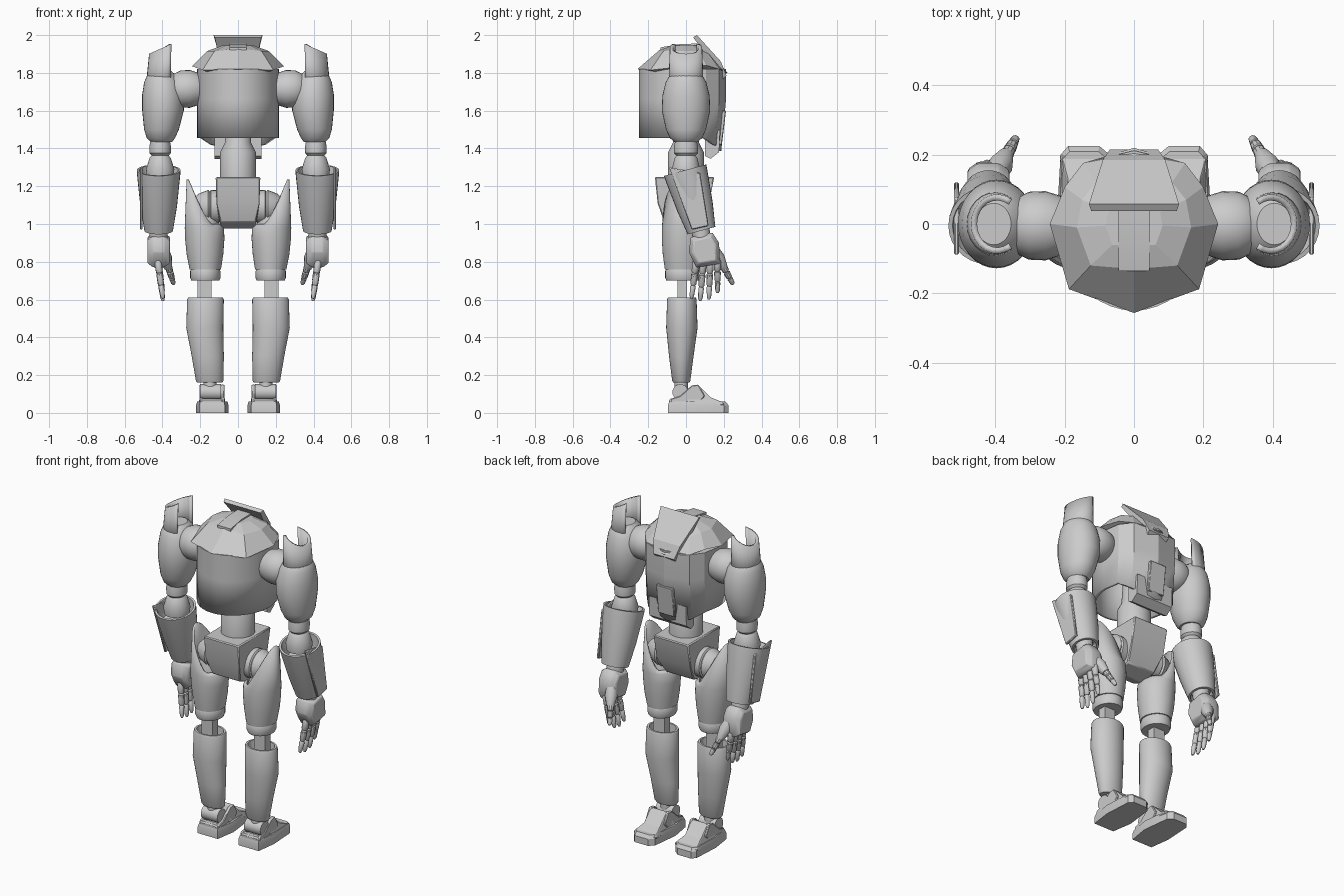
import bpy, bmesh
from math import sin, cos, pi, radians
from mathutils import Vector

cube = bpy.data.objects.get("Cube")
if cube:
    bpy.data.objects.remove(cube)

grey = bpy.data.materials.new("plain_grey")
grey.use_nodes = True
grey.diffuse_color = (0.6, 0.6, 0.6, 1)
grey.node_tree.nodes["Principled BSDF"].inputs["Base Color"].default_value = (0.6, 0.6, 0.6, 1)


def finish(name, bm, mirror=False, wall=0, bevel=0, angle=35):
    bmesh.ops.recalc_face_normals(bm, faces=bm.faces)
    mesh = bpy.data.meshes.new(name)
    for f in bm.faces:
        f.smooth = True
    bm.to_mesh(mesh)
    bm.free()
    mesh.materials.append(grey)
    mesh.set_sharp_from_angle(angle=radians(angle))
    ob = bpy.data.objects.new(name, mesh)
    bpy.context.collection.objects.link(ob)
    if wall:
        ob.modifiers.new("wall", 'SOLIDIFY').thickness = wall
    if bevel:
        ob.modifiers.new("edge", 'BEVEL').width = bevel
    if mirror:
        ob.modifiers.new("other_side", 'MIRROR')
    return ob


def loft(name, rings, caps=(True, True), **kw):
    """Skin a list of equal-length point rings."""
    bm = bmesh.new()
    vs = [[bm.verts.new(p) for p in r] for r in rings]
    n = len(vs[0])
    for a, b in zip(vs, vs[1:]):
        for i in range(n):
            j = (i + 1) % n
            bm.faces.new((a[i], a[j], b[j], b[i]))
    if caps[0]:
        bm.faces.new(vs[0][::-1])
    if caps[1]:
        bm.faces.new(vs[-1])
    return finish(name, bm, **kw)


def ellipse(cx, cy, z, rx, ry, n=32):
    return [(cx + rx * cos(2 * pi * i / n), cy + ry * sin(2 * pi * i / n), z) for i in range(n)]


def turned(name, rows, **kw):
    """Rows of (cx, cy, z, rx, ry) become an elliptical tube."""
    return loft(name, [ellipse(*r) for r in rows], **kw)


def limb(name, start, end, profile, n=20, **kw):
    """Profile of (position along axis, radius) turned around a slanted axis."""
    a, b = Vector(start), Vector(end)
    q = (b - a).to_track_quat('Z', 'Y')
    rings = [[a.lerp(b, t) + q @ Vector((r * cos(2 * pi * i / n), r * sin(2 * pi * i / n), 0))
              for i in range(n)] for t, r in profile]
    return loft(name, rings, **kw)


def ball(name, c, r, scale=(1, 1, 1), **kw):
    bm = bmesh.new()
    bmesh.ops.create_uvsphere(bm, u_segments=24, v_segments=14, radius=r)
    bmesh.ops.scale(bm, vec=scale, verts=bm.verts)
    bmesh.ops.translate(bm, vec=c, verts=bm.verts)
    return finish(name, bm, **kw)


def prism(name, profile, x0, x1, **kw):
    """Side profile of (y, z) points extruded across x."""
    return loft(name, [[(x, y, z) for y, z in profile] for x in (x0, x1)], **kw)


def box(name, x0, x1, y0, y1, z0, z1, **kw):
    return prism(name, [(y0, z0), (y1, z0), (y1, z1), (y0, z1)], x0, x1, **kw)


def both(half):
    """Close a half outline whose first and last points lie on the centre plane."""
    return half + [(-p[0], *p[1:]) for p in half[-2:0:-1]]


# Torso drum: round on one side, faceted chest on the other
def torso_ring(z, chest, drop=0):
    half = [(.217 * sin(i * pi / 20), -.25 * cos(i * pi / 20), z) for i in range(11)]
    half += [(.2, .107 * chest, z), (.147, .176 * chest, z - drop / 2), (0, .212 * chest, z - drop)]
    return both(half)


loft("torso_shell", [torso_ring(1.455, .88, .07), torso_ring(1.66, 1), torso_ring(1.82, 1)],
     caps=(False, True), wall=.02, angle=20)
prism("chest_base", [(.1, 1.47), (.1, 1.36), (.13, 1.345), (.175, 1.38), (.18, 1.5)], -.125, .125)
prism("chest_panel", [(.17, 1.42), (.19, 1.42), (.212, 1.6), (.18, 1.6)], -.055, .055, bevel=.004)

# Faceted upper dome
rim = [(0, -.257, 1.82), (.188, -.188, 1.815), (.243, 0, 1.835),
       (.2, .107, 1.84), (.147, .176, 1.82), (0, .22, 1.8)]
crown = [(0, -.13, 1.93), (.125, -.12, 1.915), (.165, -.01, 1.915),
         (.15, .07, 1.915), (.11, .12, 1.9), (0, .14, 1.9)]
under = [(x * .86, y * .86, z - .01) for x, y, z in rim]
top = [(x * .5, y * .5, 1.945) for x, y, z in crown]
loft("upper_dome", [both(r) for r in (under, rim, crown, top)], angle=5)
prism("crown_strip", [(-.135, 1.92), (.06, 1.94), (.06, 1.955), (-.03, 1.953), (-.135, 1.935)], -.045, .045)

# Slanted collar plate
loft("collar_plate", [[(-w, y, z), (w, y, z), (w * .95, y - .02, z - d), (-w * .95, y - .02, z - d)]
     for w, y, z, d in ((.13, .058, 2, .012), (.09, .185, 1.86, .045), (.07, .215, 1.785, .02))], angle=10)

# Waist and pelvis
turned("waist", [(0, 0, 1.22, .095, .095), (0, 0, 1.38, .095, .095), (0, 0, 1.43, .07, .07), (0, 0, 1.6, .06, .06)])
side = [(-.165, 1.25), (-.15, 1.11), (-.115, 1.01), (-.03, .975), (.06, 1.0), (.12, 1.1), (.15, 1.25)]
loft("pelvis", [[(x * (1 if z > 1.03 else .8), y, z) for y, z in side] for x in (-.118, .118)], bevel=.006, angle=25)

# Shoulders and upper arms
limb("shoulder_joint", (.17, -.005, 1.715), (.36, -.005, 1.715),
     [(0, .06), (.2, .085), (.45, .1), (.7, .098), (.9, .08), (1, .06)], n=28, mirror=True)
turned("upper_arm", [(.405, 0, 1.435, .057, .062), (.408, 0, 1.455, .075, .085), (.405, 0, 1.5, .092, .106),
                     (.397, 0, 1.6, .11, .128), (.397, 0, 1.68, .111, .125), (.4, 0, 1.75, .097, .108),
                     (.405, 0, 1.79, .075, .085), (.405, 0, 1.81, .05, .06)], mirror=True)

# Open half-tube shoulder guard with a slanted top
bm = bmesh.new()
low, high = [], []
for i in range(17):
    a = radians(-125 + 250 * i / 16)
    low.append(bm.verts.new((.405 + .068 * cos(a), .076 * sin(a), 1.7)))
    x = .395 + .058 * cos(a)
    high.append(bm.verts.new((x, .068 * sin(a), 1.955 - (x - .36) * .6)))
for i in range(16):
    bm.faces.new((low[i], low[i + 1], high[i + 1], high[i]))
finish("shoulder_guard", bm, wall=.018, mirror=True)

# Elbow, forearm and wrist
turned("elbow", [(.412, 0, 1.25, .07, .07), (.412, 0, 1.29, .075, .075), (.412, 0, 1.35, .056, .06), (.412, 0, 1.362, .045, .05),
                 (.412, 0, 1.375, .056, .063), (.412, 0, 1.41, .057, .064), (.412, 0, 1.45, .05, .055)], mirror=True)
limb("forearm_guard", (.42, -.005, 1.285), (.42, .082, .965),
     [(.25, .08), (.06, .1), (0, .104), (0, .116), (.06, .115), (.6, .097), (1, .076), (1, .064), (.9, .055)],
     n=28, mirror=True)
prism("forearm_plate", [(-.09, 1.3), (.075, 1.27), (.12, .99), (.03, .97)], .505, .52, bevel=.004, mirror=True)
limb("wrist", (.42, .07, 1), (.42, .09, .9), [(0, .048), (1, .048)], mirror=True)

# Hand: palm, four fingers and a thumb
palm = [(.025, .93), (.14, .955), (.175, .9), (.18, .79), (.055, .77), (.015, .85)]
loft("palm", [[(x, .095 + (y - .095) * k, .86 + (z - .86) * k) for y, z in palm]
     for x, k in ((.36, .75), (.39, 1), (.45, 1), (.48, .75))], angle=40, bevel=.005, mirror=True)
joints = [(0, .016), (.05, .02), (.3, .018), (.34, .013), (.37, .018), (.62, .016),
          (.66, .011), (.69, .015), (.93, .012), (1, .006)]
for i in range(4):
    y = .055 + .037 * i
    limb("finger_%d" % (i + 1), (.425, y, .81), (.397, y * 1.25 - .04, (.605, .592, .6, .635)[i]),
         joints, n=10, mirror=True)
limb("thumb_base", (.4, .14, .87), (.37, .2, .77), [(0, .03), (.5, .036), (1, .022)], n=12, mirror=True)
limb("thumb", (.37, .195, .78), (.34, .25, .68), joints, n=10, mirror=True)

# Hip and thigh
limb("hip_joint", (.1, -.01, 1.09), (.245, -.01, 1.09),
     [(0, .088), (.3, .09), (.34, .082), (.4, .09), (.75, .07), (1, .035)], n=28, mirror=True)
wave = [(x, y, 1.0 + .21 * max(0, (x - .14) / .12) ** 1.2) for x, y, z in ellipse(.18, -.02, 0, .092, .1, 40)]
thigh = [ellipse(cx, -.02, z, rx, ry, 40) for cx, z, rx, ry in
         ((.173, .76, .083, .092), (.175, .84, .097, .103), (.176, .92, .104, .108), (.178, .98, .104, .108))]
loft("thigh", thigh + [wave], caps=(True, False), wall=.012, mirror=True)
turned("thigh_core", [(.175, -.02, .74, .07, .08), (.175, -.02, .97, .08, .08), (.175, -.02, 1.05, .06, .06)], mirror=True)
turned("thigh_band", [(.173, -.02, .7, .074, .084), (.173, -.02, .715, .08, .09),
                      (.173, -.02, .75, .08, .09), (.173, -.02, .765, .074, .084)], mirror=True)

# Knee and shin
box("knee", .14, .215, -.045, .005, .52, .72, mirror=True)
turned("shin", [(.15, -.025, .16, .066, .042), (.15, -.025, .17, .073, .048), (.16, -.025, .3, .085, .065),
                (.176, -.022, .45, .098, .083), (.172, -.022, .6, .097, .078), (.172, -.022, .61, .092, .074),
                (.172, -.022, .61, .08, .063), (.172, -.022, .56, .075, .058)], mirror=True)

# Ankle and foot
limb("ankle_axle", (.09, -.03, .11), (.2, -.03, .11), [(0, .042), (1, .042)], mirror=True)
limb("ankle_post", (.148, -.025, .1), (.148, -.025, .2), [(0, .035), (1, .035)], mirror=True)
outline = [(.07, -.095), (.205, -.095), (.222, .03), (.212, .2), (.19, .225), (.1, .225), (.07, .2), (.05, .03)]
loft("sole", [[(.138 + (x - .138) * k, y * k, z) for x, y in outline]
     for z, k in ((0, 1), (.04, 1), (.06, .93))], angle=20, mirror=True)
step = [(.0, .04), (.02, .09), (.05, .145), (.065, .148), (.13, .082), (.2, .055), (.2, .04)]
loft("instep", [[(.138 + x * (1 if z < .07 else .75), y, z) for y, z in step] for x in (-.075, .075)],
     angle=15, bevel=.004, mirror=True)
for name, x in (("inner_strap", .072), ("outer_strap", .186)):
    prism(name, [(-.085, .04), (-.08, .075), (-.03, .09), (.03, .145), (.065, .15), (.1, .09), (.06, .04)],
          x, x + .018, bevel=.004, mirror=True)
box("heel", .08, .198, -.09, -.05, .04, .075, bevel=.008, mirror=True)
